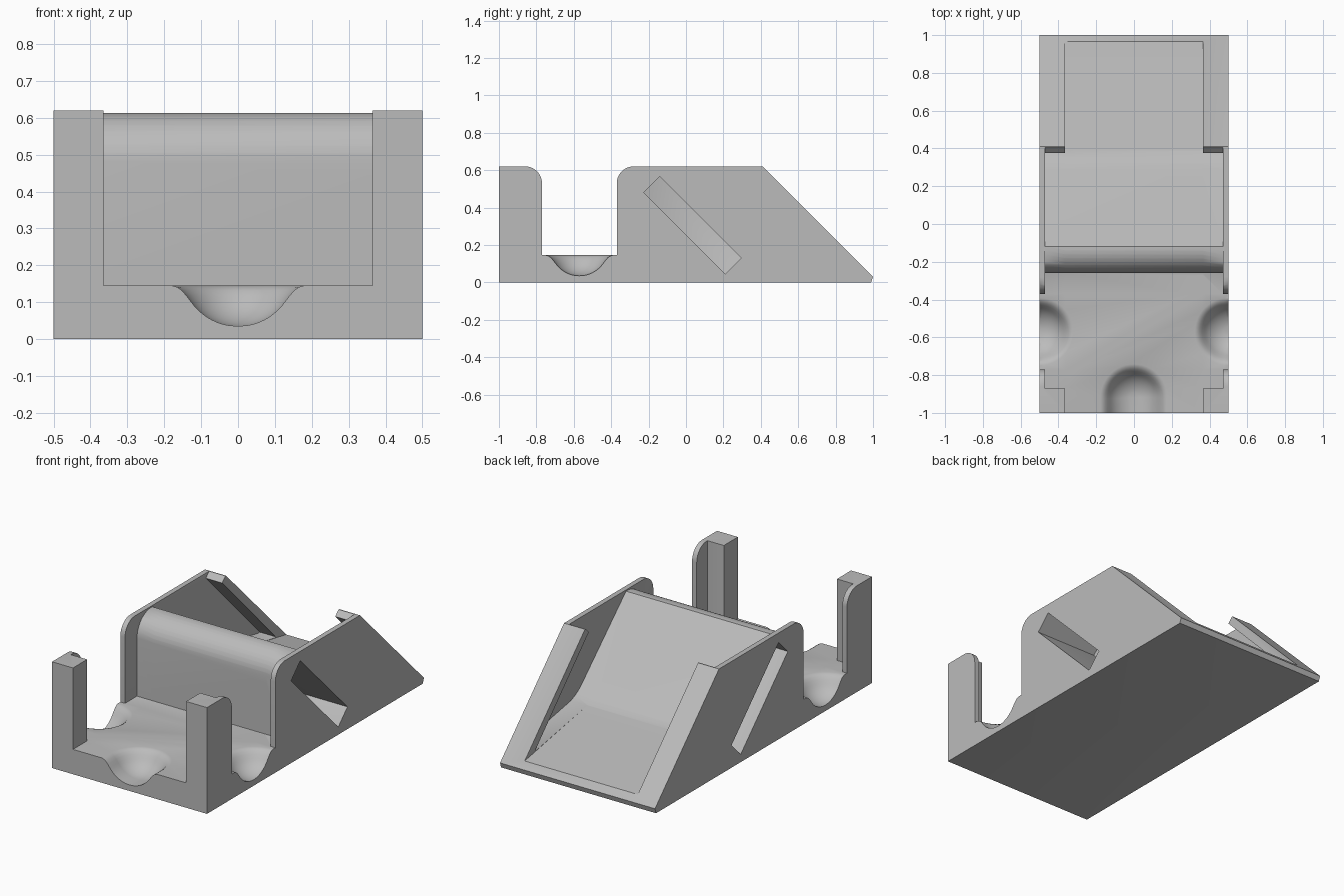
import bpy, bmesh, math

cube = bpy.data.objects.get("Cube")
if cube:
    bpy.data.objects.remove(cube)

grey = bpy.data.materials.new("plain_grey")
grey.use_nodes = True
COLOUR = (0.5, 0.5, 0.5, 1)
grey.diffuse_color = COLOUR
grey.node_tree.nodes["Principled BSDF"].inputs["Base Color"].default_value = COLOUR


def add_object(name, bm):
    bmesh.ops.recalc_face_normals(bm, faces=bm.faces)
    mesh = bpy.data.meshes.new(name)
    bm.to_mesh(mesh)
    bm.free()
    mesh.materials.append(grey)
    obj = bpy.data.objects.new(name, mesh)
    bpy.context.collection.objects.link(obj)
    return obj


def arc(cy, cz, r, start, end, steps=10):
    angles = [math.radians(start + (end - start) * i / steps) for i in range(steps + 1)]
    return [(cy + r * math.cos(a), cz + r * math.sin(a)) for a in angles]


def prism(name, profile, x0, x1):
    """Extrude a (y, z) profile along x."""
    bm = bmesh.new()
    face = bm.faces.new([bm.verts.new((x0, y, z)) for y, z in profile])
    new = bmesh.ops.extrude_face_region(bm, geom=[face])["geom"]
    bmesh.ops.translate(bm, vec=(x1 - x0, 0, 0),
                        verts=[v for v in new if isinstance(v, bmesh.types.BMVert)])
    return add_object(name, bm)


def lathe(name, profile, x, y):
    """Spin an (r, z) profile about a vertical axis."""
    bm = bmesh.new()
    verts = [bm.verts.new((r, 0, z)) for r, z in profile]
    edges = [bm.edges.new(pair) for pair in zip(verts, verts[1:])]
    bmesh.ops.spin(bm, geom=verts + edges, axis=(0, 0, 1), cent=(0, 0, 0),
                   angle=math.tau, steps=48)
    bmesh.ops.remove_doubles(bm, verts=bm.verts, dist=0.0005)
    bmesh.ops.translate(bm, vec=(x, y, 0), verts=bm.verts)
    return add_object(name, bm)


def cut(target, cutter):
    mod = target.modifiers.new(cutter.name, 'BOOLEAN')
    mod.operation = 'DIFFERENCE'
    mod.solver = 'EXACT'
    mod.object = cutter
    bpy.context.view_layer.objects.active = target
    bpy.ops.object.modifier_apply(modifier=mod.name)
    bpy.data.objects.remove(cutter)


TRAY, TOP = 0.145, 0.62

# Outer silhouette: front posts, finger gap, side walls and rear ramp
outline = ([(-1, 0), (-1, TOP)] + arc(-0.86, 0.53, 0.09, 90, 0)
           + [(-0.77, TRAY), (-0.37, TRAY)] + arc(-0.28, 0.53, 0.09, 180, 90)
           + [(0.41, TOP), (1, 0.03), (0.99, 0)])
body = prism("card_holder_body", outline, -0.5, 0.5)

# Upper surface of the inside: tray, rounded ridge, slope, rear floor
ridge = ([(-0.26, TRAY)] + arc(-0.13, 0.483, 0.13, 180, 85)
         + [(0.29, 0.226), (0.32, 0.202), (0.35, 0.184), (0.39, 0.168)])

# Cavity between the thin walls, stopping under the rear flanges
cavity = [(-0.87, TRAY)] + ridge + [(0.86, 0.085), (0.92, 0.045), (0.375, 0.59), (0.405, 0.62),
                                   (0.405, 0.8), (-0.87, 0.8)]
cavity[-5] = (0.87, 0.087)
cut(body, prism("cavity_cutter", [p for p in cavity if p != (0.92, 0.045)], -0.47, 0.47))

# Opening between the posts and between the flanges
opening = [(-1.1, TRAY)] + ridge + [(1.1, 0.04), (1.1, 0.8), (-1.1, 0.8)]
cut(body, prism("opening_cutter", opening, -0.365, 0.365))

# Finger scoops with flared rims
scoop = ([(0, 0.035)] + arc(0, 0.19, 0.155, -80, -35, 8)
         + [(0.14, 0.118), (0.152, 0.132), (0.165, 0.141), (0.185, 0.147), (0.185, 0.3), (0, 0.3)])
for side in (-1, 1):
    cut(body, lathe("side_scoop_cutter", scoop, side * 0.5, -0.57))
cut(body, lathe("front_scoop_cutter", scoop, 0, -0.92))

# Straight run of the front scoop, swept out through the front edge
bm = bmesh.new()
half = [p for p in scoop if p[0] > 0]
section = [(-r, z) for r, z in reversed(half)] + [(0, 0.035)] + half
front = bm.faces.new([bm.verts.new((x, -1.1, z)) for x, z in section])
new = bmesh.ops.extrude_face_region(bm, geom=[front])["geom"]
bmesh.ops.translate(bm, vec=(0, 0.18, 0),
                    verts=[v for v in new if isinstance(v, bmesh.types.BMVert)])
cut(body, add_object("front_channel_cutter", bm))

# Slanted blind slots in the sides
slot = [(-0.225, 0.48), (-0.14, 0.565), (0.295, 0.13), (0.21, 0.045)]
for side in (-1, 1):
    cut(body, prism("slot_cutter", slot, side * 0.1, side * 0.6))

# Softened edges
bevel = body.modifiers.new("edge_softening", 'BEVEL')
bevel.width = 0.008
bevel.segments = 2
bevel.limit_method = 'ANGLE'
bevel.angle_limit = math.radians(40)
bpy.ops.object.select_all(action='DESELECT')
body.select_set(True)
bpy.context.view_layer.objects.active = body
bpy.ops.object.modifier_apply(modifier=bevel.name)
bpy.ops.object.shade_smooth_by_angle(angle=math.radians(30))
